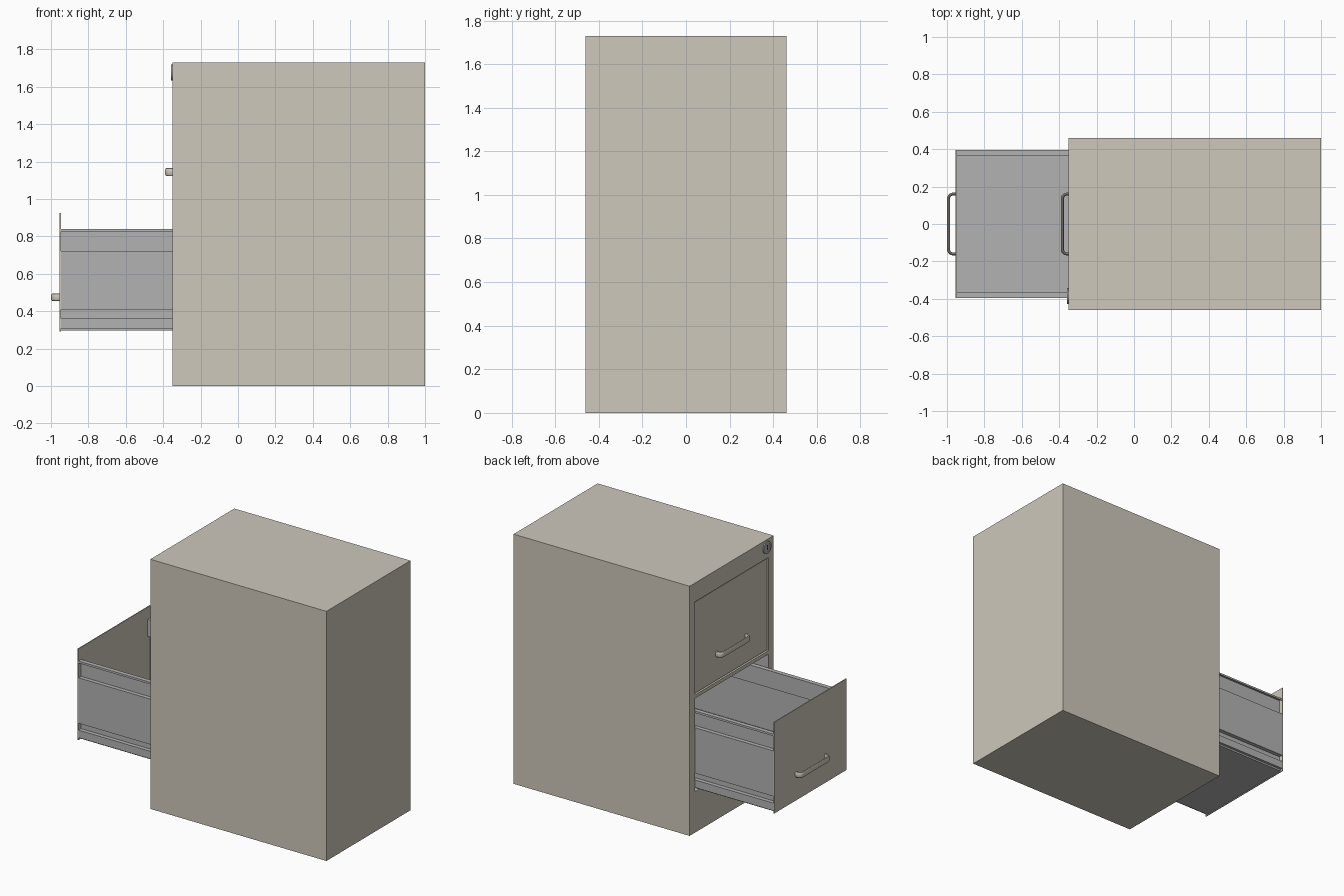
import bpy
import bmesh
import math
from mathutils import Vector

if "Cube" in bpy.data.objects:
    bpy.data.objects.remove(bpy.data.objects["Cube"])


def material(name, colour):
    mat = bpy.data.materials.new(name)
    mat.use_nodes = True
    mat.diffuse_color = (*colour, 1)
    mat.node_tree.nodes["Principled BSDF"].inputs["Base Color"].default_value = (*colour, 1)
    return mat


BEIGE = material("beige enamel", (0.62, 0.58, 0.50))
GREY = material("grey steel", (0.45, 0.45, 0.45))
DARK = material("dark keyhole", (0.03, 0.03, 0.03))


def add_object(name, bm, mat):
    bmesh.ops.recalc_face_normals(bm, faces=bm.faces)
    mesh = bpy.data.meshes.new(name)
    bm.to_mesh(mesh)
    bm.free()
    mesh.materials.append(mat)
    obj = bpy.data.objects.new(name, mesh)
    bpy.context.collection.objects.link(obj)
    return obj


def box(name, low, high, mat):
    low, high = Vector(low), Vector(high)
    bm = bmesh.new()
    bmesh.ops.create_cube(bm, size=1)
    bmesh.ops.scale(bm, vec=high - low, verts=bm.verts)
    bmesh.ops.translate(bm, vec=(low + high) / 2, verts=bm.verts)
    return add_object(name, bm, mat)


def activate(obj):
    bpy.ops.object.select_all(action="DESELECT")
    obj.select_set(True)
    bpy.context.view_layer.objects.active = obj


def disc(name, centre, radius, depth, mat, hole=0):
    # Disc or ring facing -x
    bm = bmesh.new()
    bmesh.ops.create_cone(bm, cap_ends=True, segments=32, radius1=radius,
                          radius2=radius, depth=depth)
    if hole:
        caps = [f for f in bm.faces if len(f.verts) > 4]
        bmesh.ops.inset_individual(bm, faces=caps, thickness=radius - hole)
        caps = [f for f in bm.faces if len(f.verts) > 4]
        bmesh.ops.delete(bm, geom=caps, context="FACES_ONLY")
        bmesh.ops.bridge_loops(bm, edges=[e for e in bm.edges if e.is_boundary])
    obj = add_object(name, bm, mat)
    obj.rotation_euler.y = -math.pi / 2
    obj.location = centre
    activate(obj)
    bpy.ops.object.shade_smooth_by_angle()
    return obj


# Cabinet shell with two drawer openings
FRONT = -0.35
PITCH = 0.67
cabinet = box("cabinet_shell", (FRONT, -0.46, 0), (1, 0.46, 1.73), BEIGE)
cabinet.data.materials.append(GREY)
for i in range(2):
    cutter = box("opening_cutter", (FRONT - 0.1, -0.402, 0.285 + i * PITCH),
                 (0.96, 0.402, 0.93 + i * PITCH), BEIGE)
    cutter.hide_render = True
    cut = cabinet.modifiers.new("opening", "BOOLEAN")
    cut.operation = "DIFFERENCE"
    cut.solver = "EXACT"
    cut.object = cutter
    activate(cabinet)
    bpy.ops.object.modifier_apply(modifier=cut.name)
    bpy.data.objects.remove(cutter)
# Steel lining on the inner side walls
for face in cabinet.data.polygons:
    if abs(face.normal.y) > 0.9 and abs(face.center.y) < 0.43:
        face.material_index = 1

# Half section of the folded drawer tray, as (y, z) from the floor up
SECTION = [(0.375, 0.298), (0.375, 0.31), (0.393, 0.31), (0.393, 0.36),
           (0.365, 0.36), (0.365, 0.41), (0.393, 0.41), (0.393, 0.722),
           (0.365, 0.722), (0.365, 0.838), (0.393, 0.838), (0.393, 0.826)]


def tray(name, x, lift):
    points = [(-y, z) for y, z in reversed(SECTION)] + SECTION
    bm = bmesh.new()
    rows = [[bm.verts.new((x + d, y, z + lift)) for y, z in points]
            for d in (0, 1.2)]
    for j in range(len(points) - 1):
        bm.faces.new((rows[0][j], rows[0][j + 1], rows[1][j + 1], rows[1][j]))
    obj = add_object(name, bm, GREY)
    thick = obj.modifiers.new("sheet", "SOLIDIFY")
    thick.thickness = 0.004
    thick.offset = 0


def handle(name, x, z):
    # Flattened bar pull with rounded corners
    reach, half, r = 0.038, 0.16, 0.025
    path = [(0, half)]
    for k in range(6):
        a = k / 5 * math.pi / 2
        path.append((-reach + r - r * math.sin(a), half - r + r * math.cos(a)))
    path += [(px, -py) for px, py in reversed(path)]
    curve = bpy.data.curves.new(name, "CURVE")
    curve.dimensions = "3D"
    curve.bevel_depth = 0.008
    curve.bevel_resolution = 4
    spline = curve.splines.new("POLY")
    spline.points.add(len(path) - 1)
    for point, (px, py) in zip(spline.points, path):
        point.co = (px, py, 0, 1)
    curve.materials.append(BEIGE)
    obj = bpy.data.objects.new(name, curve)
    bpy.context.collection.objects.link(obj)
    obj.location = (x, 0, z)
    obj.scale.z = 2.6
    activate(obj)
    bpy.ops.object.convert(target="MESH")
    bpy.ops.object.shade_smooth_by_angle()


# Drawers: the lower one pulled out, the upper one closed
for label, x, lift in (("lower", -0.954, 0), ("upper", -0.345, PITCH)):
    box(label + "_drawer_front", (x, -0.395, 0.292 + lift),
        (x + 0.007, 0.395, 0.924 + lift), BEIGE)
    box(label + "_drawer_back", (x + 1.195, -0.363, 0.3 + lift),
        (x + 1.2, 0.363, 0.836 + lift), GREY)
    tray(label + "_drawer_tray", x + 0.007, lift)
    handle(label + "_handle", x, 0.475 + lift)

# Lock in the upper corner
LOCK_Y, LOCK_Z = -0.385, 1.677
disc("lock_ring", (FRONT - 0.001, LOCK_Y, LOCK_Z), 0.043, 0.012, GREY, hole=0.03)
disc("lock_core", (FRONT - 0.001, LOCK_Y, LOCK_Z), 0.03, 0.006, GREY)
box("keyhole", (FRONT - 0.006, LOCK_Y - 0.005, LOCK_Z - 0.017),
    (FRONT - 0.003, LOCK_Y + 0.005, LOCK_Z + 0.017), DARK)
